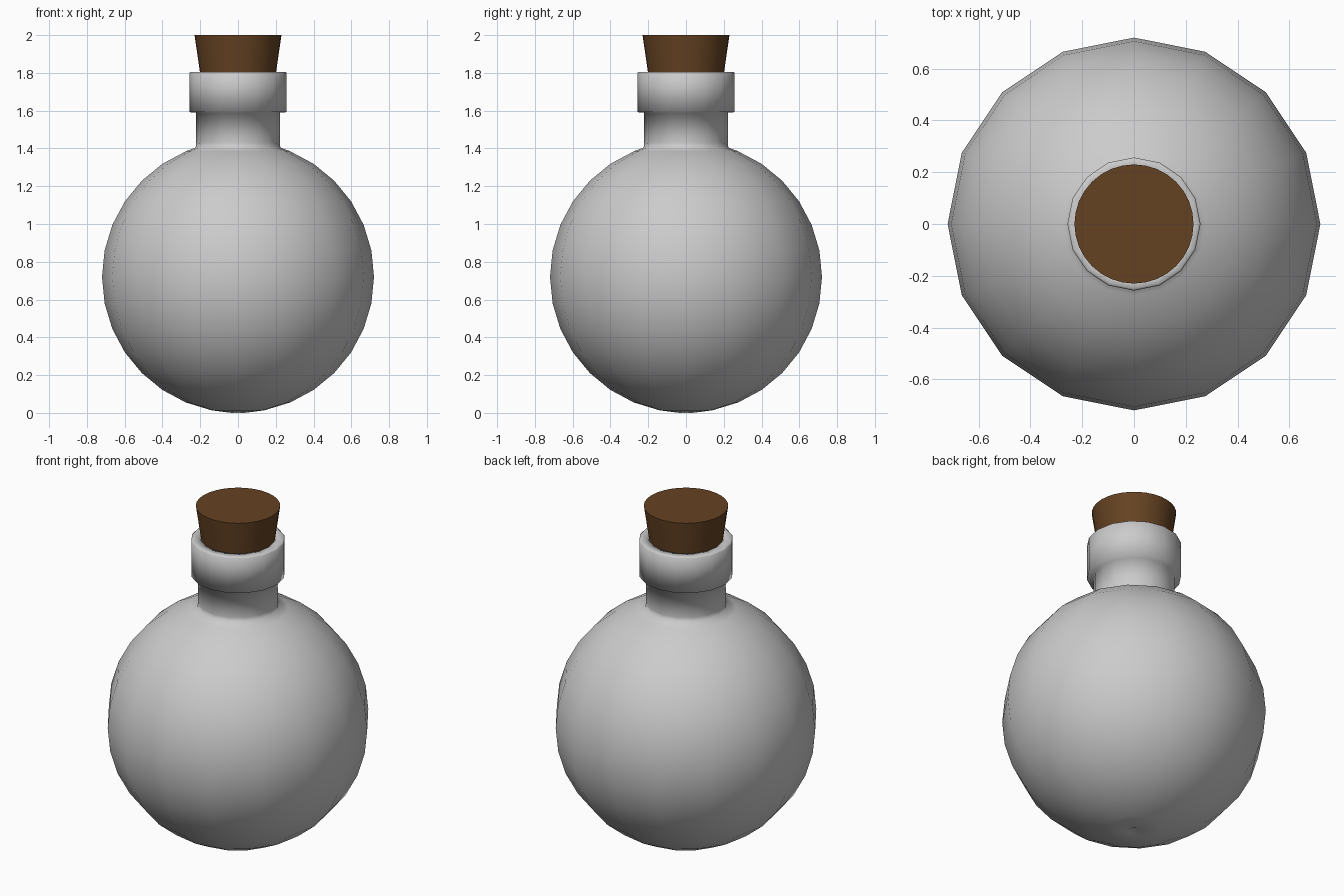
import bpy, bmesh
from math import sin, cos, pi, radians

if "Cube" in bpy.data.objects:
    bpy.data.objects.remove(bpy.data.objects["Cube"])


def lathe(name, profile, sides):
    """Revolve (radius, z) points around z; radius 0 becomes a single pole."""
    bm = bmesh.new()
    rings = []
    for r, z in profile:
        if r == 0:
            rings.append([bm.verts.new((0, 0, z))] * sides)
        else:
            rings.append([bm.verts.new((r * cos(2 * pi * i / sides),
                                        r * sin(2 * pi * i / sides), z))
                          for i in range(sides)])
    for a, b in zip(rings, rings[1:]):
        for i in range(sides):
            j = (i + 1) % sides
            corners = list(dict.fromkeys((a[i], a[j], b[j], b[i])))
            bm.faces.new(corners)
    bmesh.ops.recalc_face_normals(bm, faces=bm.faces)
    mesh = bpy.data.meshes.new(name)
    bm.to_mesh(mesh)
    bm.free()
    obj = bpy.data.objects.new(name, mesh)
    bpy.context.collection.objects.link(obj)
    for p in mesh.polygons:
        p.use_smooth = True
    return obj


def arc(radius, first, last):
    """Points on the round belly, stepping 11.25 degrees up from the bottom."""
    return [(radius * sin(k * pi / 16), 0.72 - radius * cos(k * pi / 16))
            for k in range(first, last + 1)]


# Flask: dimpled base, round belly, neck, lip, then the inner wall
outer = [(0, 0.018), (0.035, 0.0)] + arc(0.72, 1, 14)
neck = [(0.224, 1.405), (0.222, 1.43), (0.222, 1.59)]
lip = [(0.257, 1.592), (0.257, 1.80), (0.25, 1.806), (0.205, 1.806)]
inner = [(0.2, 1.40)] + arc(0.68, 1, 14)[::-1] + [(0, 0.04)]
lathe("flask", outer + neck + lip + inner, 16)

# Cork: tapered stopper seated in the neck
cork = lathe("cork", [(0, 1.6), (0.172, 1.6), (0.23, 2.0), (0, 2.0)], 32)
mat = bpy.data.materials.new("cork_brown")
mat.diffuse_color = (0.13, 0.055, 0.016, 1)
mat.use_nodes = True
mat.node_tree.nodes["Principled BSDF"].inputs["Base Color"].default_value = mat.diffuse_color
cork.data.materials.append(mat)
bpy.ops.object.select_all(action='DESELECT')
cork.select_set(True)
bpy.context.view_layer.objects.active = cork
bpy.ops.object.shade_smooth_by_angle(angle=radians(40))
